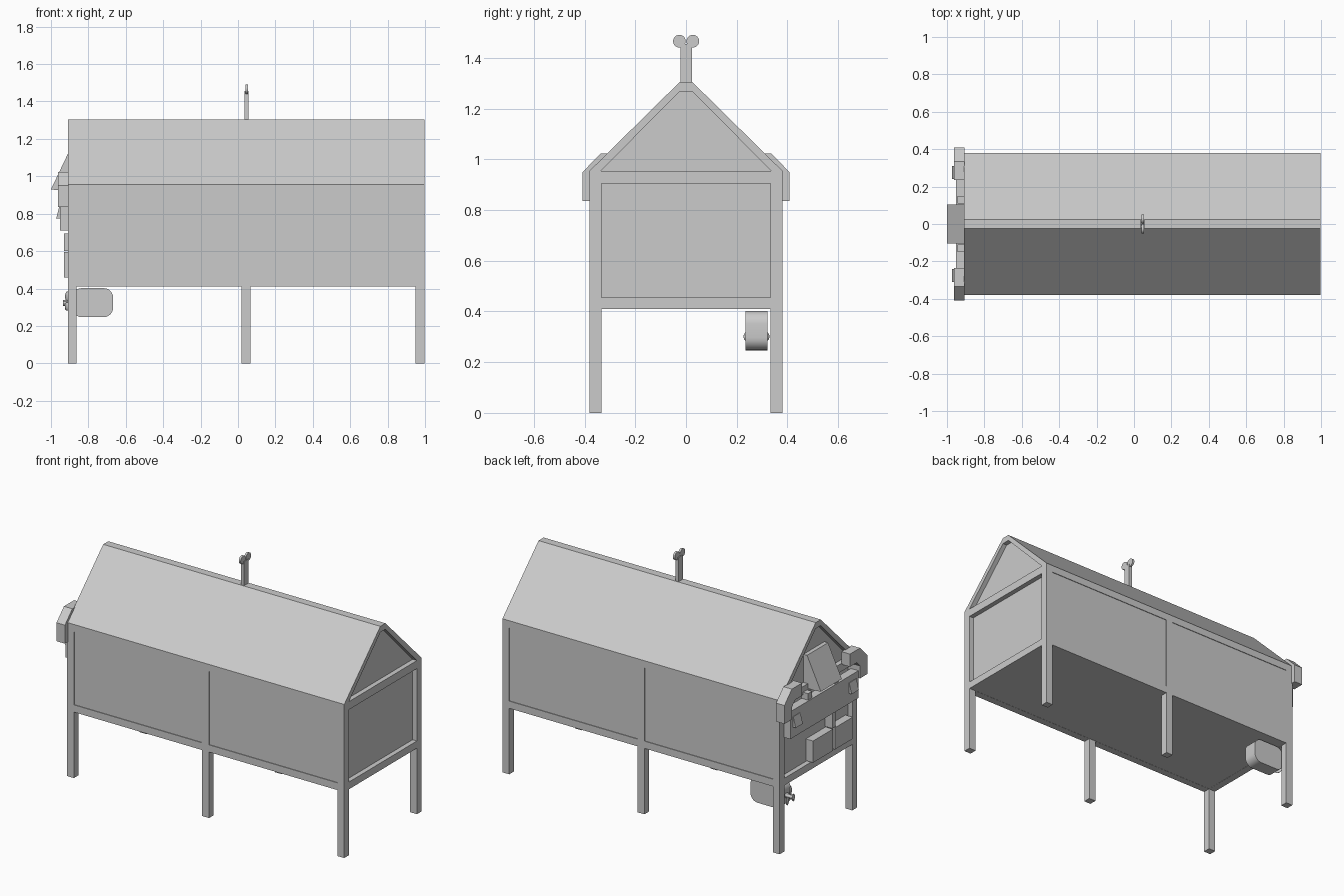
import bpy, bmesh, math
from mathutils import Vector

if "Cube" in bpy.data.objects:
    bpy.data.objects.remove(bpy.data.objects["Cube"])


def prism(name, profile, axis, a, b):
    """Extrude a 2D outline along x (outline is y,z) or y (outline is x,z)."""
    bm = bmesh.new()
    place = (lambda p, t: (t, p[0], p[1])) if axis == 'x' else (lambda p, t: (p[0], t, p[1]))
    lo = [bm.verts.new(place(p, a)) for p in profile]
    hi = [bm.verts.new(place(p, b)) for p in profile]
    n = len(profile)
    bm.faces.new(lo)
    bm.faces.new(hi[::-1])
    for i in range(n):
        j = (i + 1) % n
        bm.faces.new((lo[i], hi[i], hi[j], lo[j]))
    bmesh.ops.recalc_face_normals(bm, faces=bm.faces)
    me = bpy.data.meshes.new(name)
    bm.to_mesh(me)
    bm.free()
    ob = bpy.data.objects.new(name, me)
    bpy.context.collection.objects.link(ob)
    return ob


def box(name, x0, x1, y0, y1, z0, z1):
    return prism(name, [(y0, z0), (y1, z0), (y1, z1), (y0, z1)], 'x', x0, x1)


def smooth(ob):
    bpy.context.view_layer.objects.active = ob
    ob.select_set(True)
    bpy.ops.object.shade_smooth_by_angle()
    ob.select_set(False)


def arc(cx, cz, r, a0, a1, n):
    return [(cx + r * math.cos(math.radians(a0 + (a1 - a0) * i / n)),
             cz + r * math.sin(math.radians(a0 + (a1 - a0) * i / n))) for i in range(n + 1)]


XL, XR, W = -0.91, 0.997, 0.38
T = 0.047  # post thickness

# Corner and middle posts
for s, side in ((-1, "front"), (1, "back")):
    y0, y1 = sorted((s * W, s * (W - 0.046)))
    for x0, pos, top in ((XL, "left", 0.955), (0.02, "middle", 0.955), (XR - T, "right", 0.955)):
        box(f"{side}_{pos}_post", x0, x0 + T, y0, y1, 0, top)
    # Side walls with a bottom and top rail
    a, b = sorted((s * (W - 0.004), s * (W - 0.03)))
    box(f"{side}_wall", XL + 0.01, XR - 0.01, a, b, 0.41, 0.955)
    for z0, z1, n in ((0.41, 0.455, "bottom"), (0.91, 0.955, "top")):
        box(f"{side}_{n}_rail", XL + T, XR - T, y0, y1, z0, z1)

# End frames
for x0, end in ((XL, "left"), (XR - T, "right")):
    box(f"{end}_sill", x0, x0 + T, -0.334, 0.334, 0.41, 0.455)
    box(f"{end}_tie_beam", x0, x0 + T, -0.334, 0.334, 0.905, 0.955)

# Floor, recessed end panels and gables
box("floor", XL + 0.01, XR - 0.01, -0.35, 0.35, 0.411, 0.44)
for x, end in ((XL + 0.03, "left"), (XR - 0.042, "right")):
    prism(f"{end}_end_panel", [(-0.35, 0.42), (0.35, 0.42), (0.35, 0.96), (0.02, 1.285),
                               (-0.02, 1.285), (-0.35, 0.96)], 'x', x, x + 0.012)

# Roof band, running the full length and forming the rafters at both ends
prism("roof", [(W, 0.955), (0.025, 1.305), (-0.025, 1.305), (-W, 0.955),
               (-0.335, 0.955), (-0.025, 1.268), (0.025, 1.268), (0.335, 0.955)], 'x', XL, XR)

# Ridge finial
box("finial_post", 0.036, 0.057, -0.021, 0.023, 1.30, 1.455)
for y, n in ((-0.026, "front"), (0.027, "back")):
    smooth(prism(f"finial_{n}_disc", arc(y, 1.466, 0.025, 0, 345, 23), 'x', 0.041, 0.054))

# Rounded tank under the floor
x0, x1, z0, z1, r = -0.885, -0.668, 0.247, 0.402, 0.05
tank = (arc(x1 - r, z1 - r, r, 0, 90, 6) + arc(x0 + r, z1 - r, r, 90, 180, 6)
        + arc(x0 + r, z0 + r, r, 180, 270, 6) + arc(x1 - r, z0 + r, r, 270, 360, 6))
smooth(prism("tank", tank, 'y', 0.235, 0.322))

# Propeller behind the tank
py, pz = 0.278, 0.322
smooth(prism("propeller_hub", arc(py, pz, 0.016, 0, 330, 11), 'x', -0.935, -0.88))
for k in range(3):
    ang = math.radians(90 + 120 * k)
    bpy.ops.mesh.primitive_uv_sphere_add(segments=16, ring_count=8, radius=1)
    blade = bpy.context.object
    blade.name = f"propeller_blade_{k + 1}"
    blade.scale = (0.008, 0.022, 0.026)
    blade.rotation_euler = (ang - math.pi / 2, 0, 0.45)
    blade.location = (-0.913, py + 0.033 * math.cos(ang), pz + 0.036 * math.sin(ang))
    smooth(blade)

# Arched end brows and the small wedges below them
for s, side in ((-1, "front"), (1, "back")):
    brow = [(0.408, 0.835), (0.408, 0.95), (0.335, 1.024), (0.235, 1.024),
            (0.235, 0.945), (0.302, 0.945), (0.335, 0.912), (0.335, 0.835)]
    prism(f"{side}_brow", [(s * y, z) for y, z in brow], 'x', -0.963, -0.905)
    a, b = sorted((s * 0.24, s * 0.31))
    prism(f"{side}_wedge", [(-0.94, 0.84), (-0.955, 0.84), (-0.972, 0.775), (-0.94, 0.775)], 'y', a, b)
    a, b = sorted((s * 0.11, s * 0.15))
    box(f"{side}_board_peg", -0.945, -0.9, a, b, 0.87, 0.92)

# Cross board, nose wedge and lower slats of the left end
box("cross_board", -0.952, -0.9, -0.335, 0.335, 0.71, 0.88)
prism("nose_wedge", [(-0.905, 1.13), (-1.0, 0.93), (-0.96, 0.925), (-0.88, 0.925), (-0.88, 1.13)],
      'y', -0.103, 0.103)
box("lower_slat_a", -0.93, -0.87, -0.31, -0.135, 0.46, 0.595)
box("lower_slat_b", -0.93, -0.87, -0.115, 0.08, 0.46, 0.595)
box("upper_slat", -0.93, -0.87, -0.14, -0.11, 0.6, 0.695)
